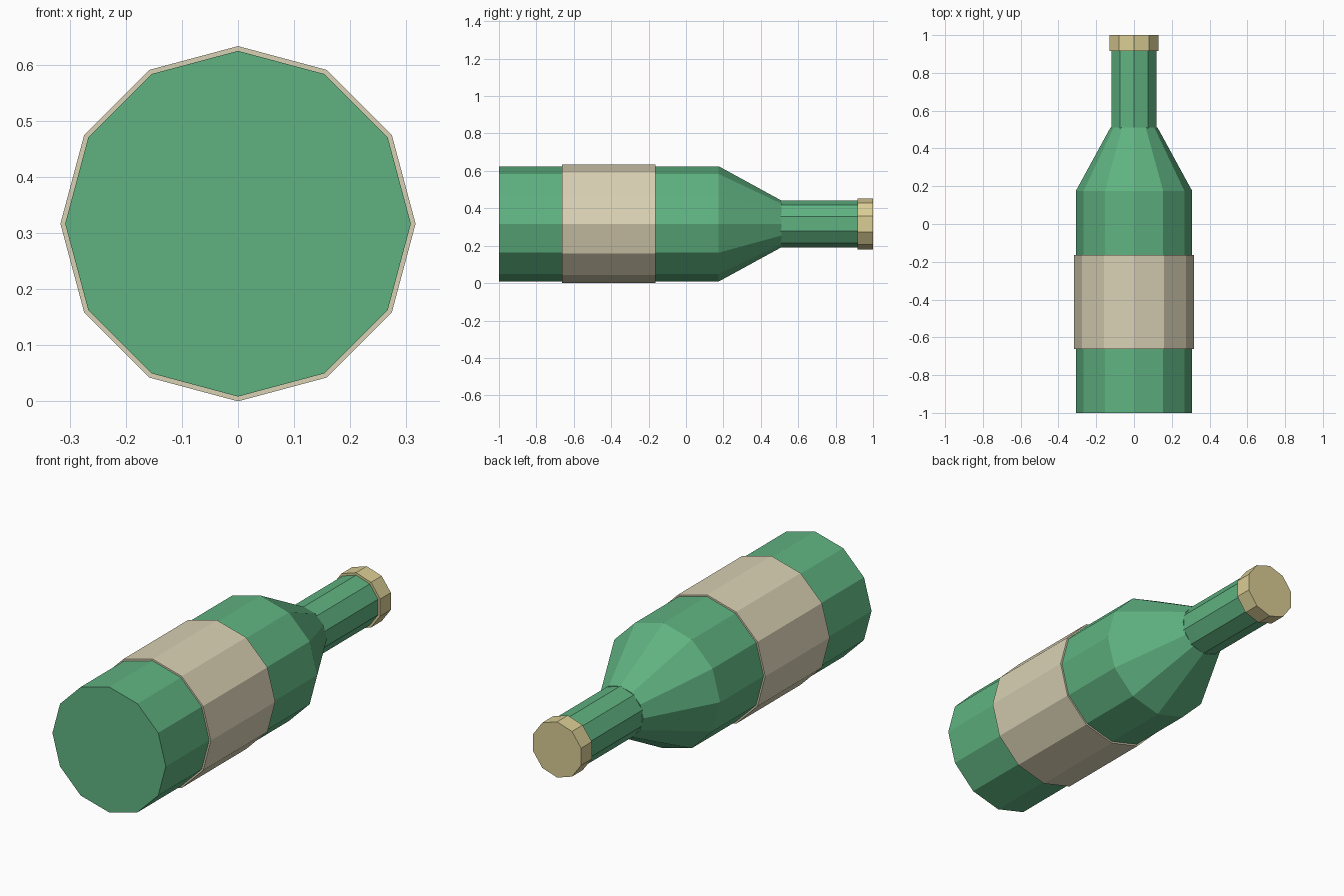
import bpy, bmesh, math

if "Cube" in bpy.data.objects:
    bpy.data.objects.remove(bpy.data.objects["Cube"])

CZ = 0.3165  # height of the bottle axis


def material(name, rgb):
    m = bpy.data.materials.new(name)
    m.diffuse_color = (*rgb, 1.0)
    m.use_nodes = True
    m.node_tree.nodes["Principled BSDF"].inputs["Base Color"].default_value = m.diffuse_color
    return m


green = material("bottle_green", (0.115, 0.45, 0.22))
cream = material("label_cream", (0.70, 0.64, 0.46))
tan = material("cap_tan", (0.70, 0.61, 0.30))


def lathe(name, sides, profile, mat):
    """Closed flat-faced solid along y; profile is a list of (y, radius).
    One vertex of each ring points straight up."""
    bm = bmesh.new()
    rings = []
    for y, r in profile:
        ring = []
        for i in range(sides):
            a = 2 * math.pi * i / sides
            ring.append(bm.verts.new((r * math.sin(a), y, CZ + r * math.cos(a))))
        rings.append(ring)
    for a, b in zip(rings, rings[1:]):
        for i in range(sides):
            j = (i + 1) % sides
            bm.faces.new((a[i], a[j], b[j], b[i]))
    bm.faces.new(rings[0])
    bm.faces.new(rings[-1])
    bmesh.ops.recalc_face_normals(bm, faces=bm.faces)
    me = bpy.data.meshes.new(name)
    bm.to_mesh(me)
    bm.free()
    me.materials.append(mat)
    ob = bpy.data.objects.new(name, me)
    bpy.context.collection.objects.link(ob)
    return ob


# body with tapered shoulder
lathe("bottle_body", 12, [(-1.0, 0.308), (0.175, 0.308), (0.51, 0.125)], green)
# ten-sided neck
lathe("bottle_neck", 10, [(0.49, 0.125), (0.93, 0.125)], green)
# wrap-around label
lathe("label", 12, [(-0.663, 0.3165), (-0.163, 0.3165)], cream)
# cap on the neck end
lathe("cap", 10, [(0.917, 0.137), (1.0, 0.137)], tan)
